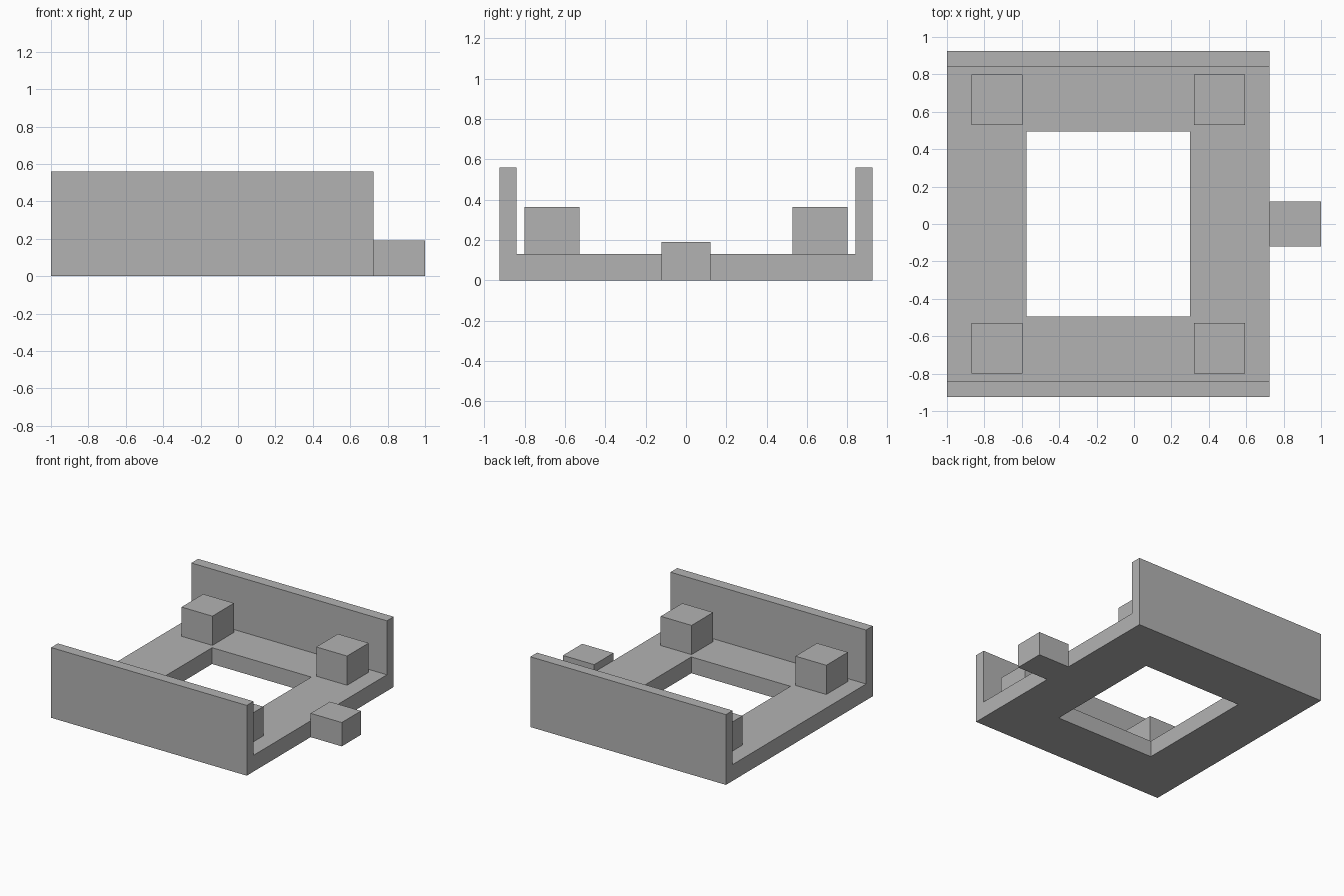
import bpy
import bmesh
from mathutils import Vector

default = bpy.data.objects.get("Cube")
if default:
    bpy.data.objects.remove(default, do_unlink=True)

grey = bpy.data.materials.new("plain_grey")
grey.use_nodes = True
colour = (0.45, 0.45, 0.45, 1)
grey.diffuse_color = colour
grey.node_tree.nodes["Principled BSDF"].inputs["Base Color"].default_value = colour

LEFT_END, RIGHT_END = -1.0, 0.725
MID_X = (LEFT_END + RIGHT_END) / 2
HALF_Y, WALL_Y = 0.925, 0.84
FLOOR_TOP, WALL_TOP = 0.13, 0.56


def finish(name, bm):
    bmesh.ops.recalc_face_normals(bm, faces=bm.faces)
    mesh = bpy.data.meshes.new(name)
    bm.to_mesh(mesh)
    bm.free()
    mesh.materials.append(grey)
    obj = bpy.data.objects.new(name, mesh)
    bpy.context.collection.objects.link(obj)
    return obj


def box(name, low, high):
    low, high = Vector(low), Vector(high)
    bm = bmesh.new()
    bmesh.ops.create_cube(bm, size=1)
    bmesh.ops.scale(bm, vec=high - low, verts=bm.verts)
    bmesh.ops.translate(bm, vec=(low + high) / 2, verts=bm.verts)
    return finish(name, bm)


# Channel-shaped tray: half profile mirrored, then extruded along x
half = [(HALF_Y, 0), (HALF_Y, WALL_TOP), (WALL_Y, WALL_TOP), (WALL_Y, FLOOR_TOP)]
profile = half + [(-y, z) for y, z in reversed(half)]
bm = bmesh.new()
end = bm.faces.new([bm.verts.new((LEFT_END, y, z)) for y, z in profile])
side = bmesh.ops.extrude_face_region(bm, geom=[end], use_keep_orig=True)
moved = [v for v in side["geom"] if isinstance(v, bmesh.types.BMVert)]
bmesh.ops.translate(bm, vec=(RIGHT_END - LEFT_END, 0, 0), verts=moved)
tray = finish("tray", bm)

# Rectangular opening through the floor
cutter = box("opening_cutter", (MID_X - 0.4375, -0.495, -0.2),
             (MID_X + 0.4375, 0.495, 0.4))
cutter.hide_render = True
cutter.hide_viewport = True
cutter.display_type = 'WIRE'
cut = tray.modifiers.new("opening", 'BOOLEAN')
cut.operation = 'DIFFERENCE'
cut.solver = 'EXACT'
cut.object = cutter

# Four corner blocks standing on the floor
POST = 0.136
for x_name, sx in (("left", 1), ("right", -1)):
    for y_name, sy in (("front", -1), ("back", 1)):
        x, y = MID_X + sx * 0.594, sy * 0.664
        box(f"{y_name}_{x_name}_block", (x - POST, y - POST, FLOOR_TOP),
            (x + POST, y + POST, 0.363))

# Tab projecting from the open end
box("end_tab", (RIGHT_END, -0.121, 0), (1, 0.121, 0.19))
